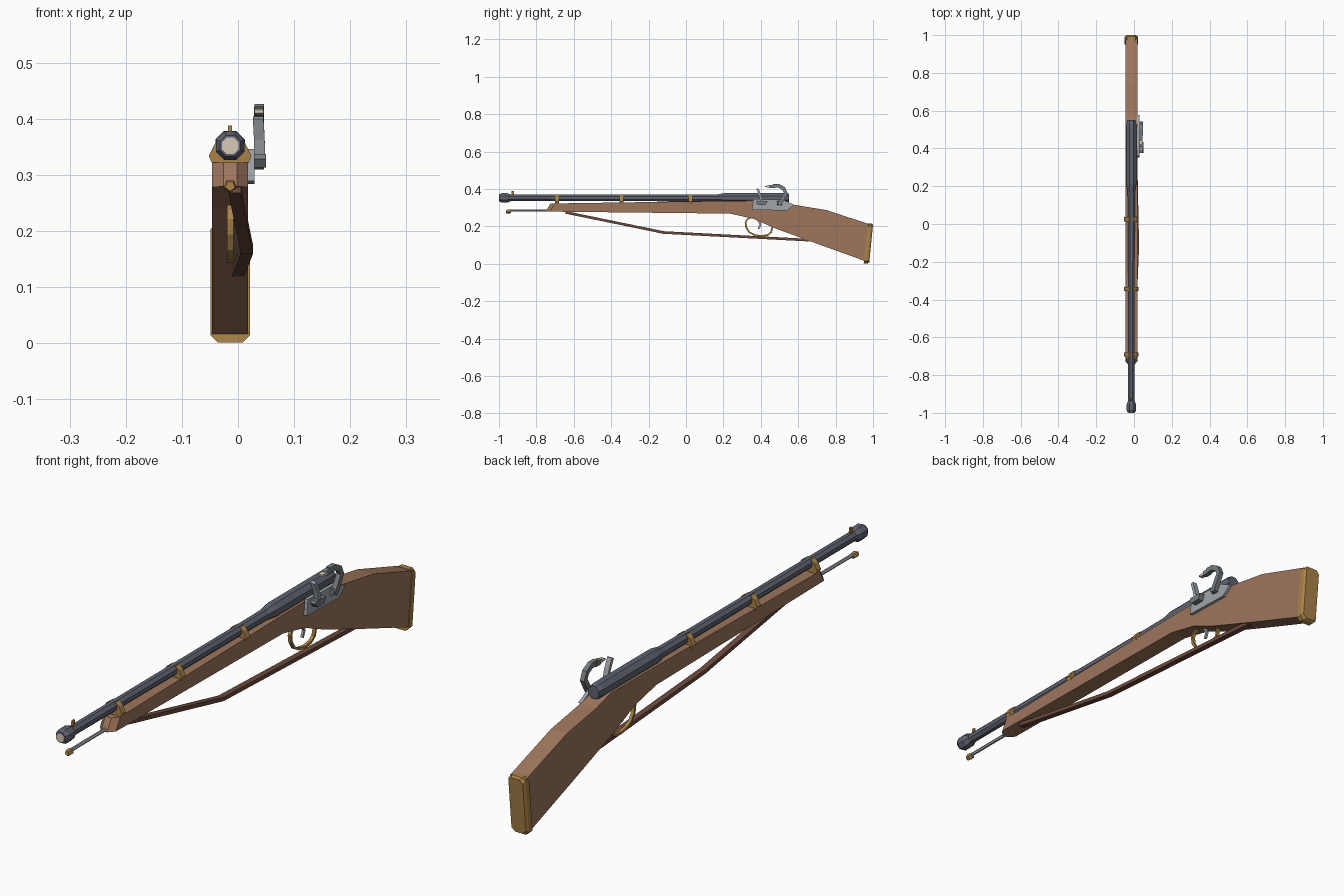
import bpy, bmesh, math
from mathutils import Vector

if "Cube" in bpy.data.objects:
    bpy.data.objects.remove(bpy.data.objects["Cube"])

CX = -0.014   # centre line of barrel and stock
BZ = 0.352    # barrel axis height


def material(name, rgb):
    m = bpy.data.materials.new(name)
    m.diffuse_color = (*rgb, 1)
    m.use_nodes = True
    m.node_tree.nodes["Principled BSDF"].inputs["Base Color"].default_value = m.diffuse_color
    return m


WOOD = material("walnut wood", (0.34, 0.18, 0.108))
BRASS = material("brass", (0.40, 0.225, 0.065))
STEEL = material("dark steel", (0.115, 0.125, 0.16))
PLATE = material("bright steel", (0.36, 0.385, 0.41))
IRON = material("grey iron", (0.18, 0.20, 0.215))
LEATHER = material("leather", (0.15, 0.07, 0.048))
STONE = material("pale stone", (0.68, 0.60, 0.48))


def finish(name, bm, mat):
    bmesh.ops.recalc_face_normals(bm, faces=bm.faces)
    me = bpy.data.meshes.new(name)
    bm.to_mesh(me)
    bm.free()
    me.materials.append(mat)
    ob = bpy.data.objects.new(name, me)
    bpy.context.collection.objects.link(ob)
    return ob


def loft(name, rings, mat):
    """Skin equal-length point rings and cap both ends."""
    bm = bmesh.new()
    vs = [[bm.verts.new(p) for p in r] for r in rings]
    n = len(vs[0])
    for a, b in zip(vs, vs[1:]):
        for i in range(n):
            j = (i + 1) % n
            bm.faces.new((a[i], a[j], b[j], b[i]))
    bm.faces.new(vs[0])
    bm.faces.new(vs[-1])
    return finish(name, bm, mat)


def slab(name, profile, x0, x1, mat):
    """Side profile of (y, z) points extruded across x."""
    return loft(name, [[(x, y, z) for y, z in profile] for x in (x0, x1)], mat)


def tube(name, steps, mat, sides=8, z=BZ, x=CX):
    """Faceted rod along y from (y, radius) steps."""
    ang = [math.tau * (i + 0.5) / sides + math.pi / 2 for i in range(sides)]
    return loft(name, [[(x + r * math.cos(a), y, z + r * math.sin(a)) for a in ang]
                       for y, r in steps], mat)


def strap(name, path, width, thick, mat):
    """Rectangular section swept along a path lying close to the yz plane."""
    pts = [Vector(p) for p in path]
    rings = []
    for i, p in enumerate(pts):
        d = (pts[min(i + 1, len(pts) - 1)] - pts[max(i - 1, 0)]).normalized()
        n = Vector((0, -d.z, d.y)).normalized() * thick / 2
        w = Vector((width / 2, 0, 0))
        rings.append([p - w - n, p + w - n, p + w + n, p - w + n])
    return loft(name, rings, mat)


# Stock with chamfered nose
stock = slab("stock", [(-0.75, 0.279), (0.235, 0.268), (0.358, 0.241), (0.475, 0.19),
                       (0.70, 0.107), (0.965, 0.012), (0.985, 0.21), (0.75, 0.287),
                       (0.58, 0.315), (0.50, 0.338), (0.21, 0.336), (-0.725, 0.322)],
             -0.046, 0.018, WOOD)
bm = bmesh.new()
bm.from_mesh(stock.data)
nose = [e for e in bm.edges if all(v.co.y < -0.7 for v in e.verts)
        and abs(e.verts[0].co.x - e.verts[1].co.x) < 1e-4]
bmesh.ops.bevel(bm, geom=nose, offset=0.02, segments=1, affect='EDGES')
bm.to_mesh(stock.data)
bm.free()


# Butt plate: chamfered outline, leaning with the end of the stock
def butt_ring(dy, shrink):
    hw, c, lo, hi = 0.035 - shrink, 0.013, 0.001 + shrink, 0.216 - shrink
    outline = [(-hw, lo + c), (-hw + c, lo), (hw - c, lo), (hw, lo + c),
               (hw, hi - c), (hw - c, hi), (-hw + c, hi), (-hw, hi - c)]
    return [(CX + x, 0.950 + 0.1 * z + dy, z) for x, z in outline]


loft("butt_plate", [butt_ring(0, 0), butt_ring(0.02, 0), butt_ring(0.029, 0.006)], BRASS)

# Barrel, breech, muzzle and bore
tube("barrel", [(-0.96, 0.0185), (0.0, 0.0195), (0.19, 0.021)], STEEL)
tube("breech", [(0.17, 0.021), (0.21, 0.0285), (0.53, 0.0285), (0.55, 0.024)], STEEL)
tube("muzzle", [(-0.999, 0.020), (-0.985, 0.0275), (-0.955, 0.0275), (-0.937, 0.019)], STEEL)
tube("bore", [(-1.0, 0.016), (-0.995, 0.016)], STONE)

# Front sight
slab("front_sight", [(-0.935, 0.365), (-0.92, 0.365), (-0.92, 0.388), (-0.932, 0.388)],
     CX - 0.0035, CX + 0.0035, BRASS)

# Barrel bands
half = [(0.032, 0.32), (0.038, 0.334), (0.026, 0.358), (0.012, 0.368)]
band = half + [(-x, z) for x, z in reversed(half)]
for label, y in (("front", -0.69), ("middle", -0.345), ("rear", 0.025)):
    loft(label + "_band", [[(CX + x, y + d, z) for x, z in band] for d in (-0.011, 0.011)],
         BRASS)

# Ramrod
tube("ramrod", [(-0.95, 0.0065), (-0.70, 0.0065)], PLATE, sides=6, z=0.284)
tube("ramrod_tip", [(-0.962, 0.009), (-0.955, 0.012), (-0.94, 0.012), (-0.935, 0.008)],
     BRASS, sides=5, z=0.28)

# Lock plate
slab("lock_plate", [(0.353, 0.289), (0.54, 0.284), (0.578, 0.315), (0.52, 0.342),
                    (0.36, 0.346)], 0.016, 0.029, PLATE)

# Cock with clamped stone
strap("cock", [(0.038, 0.497, 0.315), (0.038, 0.515, 0.345), (0.038, 0.533, 0.378),
               (0.038, 0.522, 0.402), (0.038, 0.495, 0.417), (0.038, 0.465, 0.416)],
      0.017, 0.020, IRON)
tube("cock_pivot", [(0.487, 0.012), (0.512, 0.012)], IRON, z=0.325, x=0.034)
tube("cock_jaw", [(0.44, 0.009), (0.45, 0.0125), (0.475, 0.0125)], IRON, sides=4,
     z=0.413, x=0.037)
slab("striking_stone", [(0.422, 0.41), (0.45, 0.406), (0.45, 0.419), (0.422, 0.416)],
     0.029, 0.045, STONE)

# Pan and striking plate
slab("pan", [(0.375, 0.328), (0.385, 0.313), (0.425, 0.313), (0.435, 0.335), (0.38, 0.337)],
     0.027, 0.050, IRON)
strap("striking_plate", [(0.039, 0.405, 0.33), (0.038, 0.396, 0.365), (0.036, 0.382, 0.402)],
      0.019, 0.012, PLATE)

# Trigger guard and trigger
guard = [(0.318, 0.222), (0.322, 0.195), (0.338, 0.169), (0.365, 0.154), (0.40, 0.148),
         (0.435, 0.153), (0.455, 0.168), (0.464, 0.205)]
strap("trigger_guard", [(CX, y, z) for y, z in guard], 0.012, 0.009, BRASS)
strap("guard_hook", [(CX, 0.318, 0.22), (CX, 0.325, 0.235), (CX, 0.345, 0.248)],
      0.012, 0.008, BRASS)
strap("trigger", [(CX, 0.385, 0.235), (CX, 0.398, 0.21), (CX, 0.388, 0.186)],
      0.008, 0.010, PLATE)

# Carrying sling
strap("sling", [(-0.006, -0.645, 0.275), (0.016, -0.12, 0.167), (0.0, 0.66, 0.126)],
      0.022, 0.014, LEATHER)
